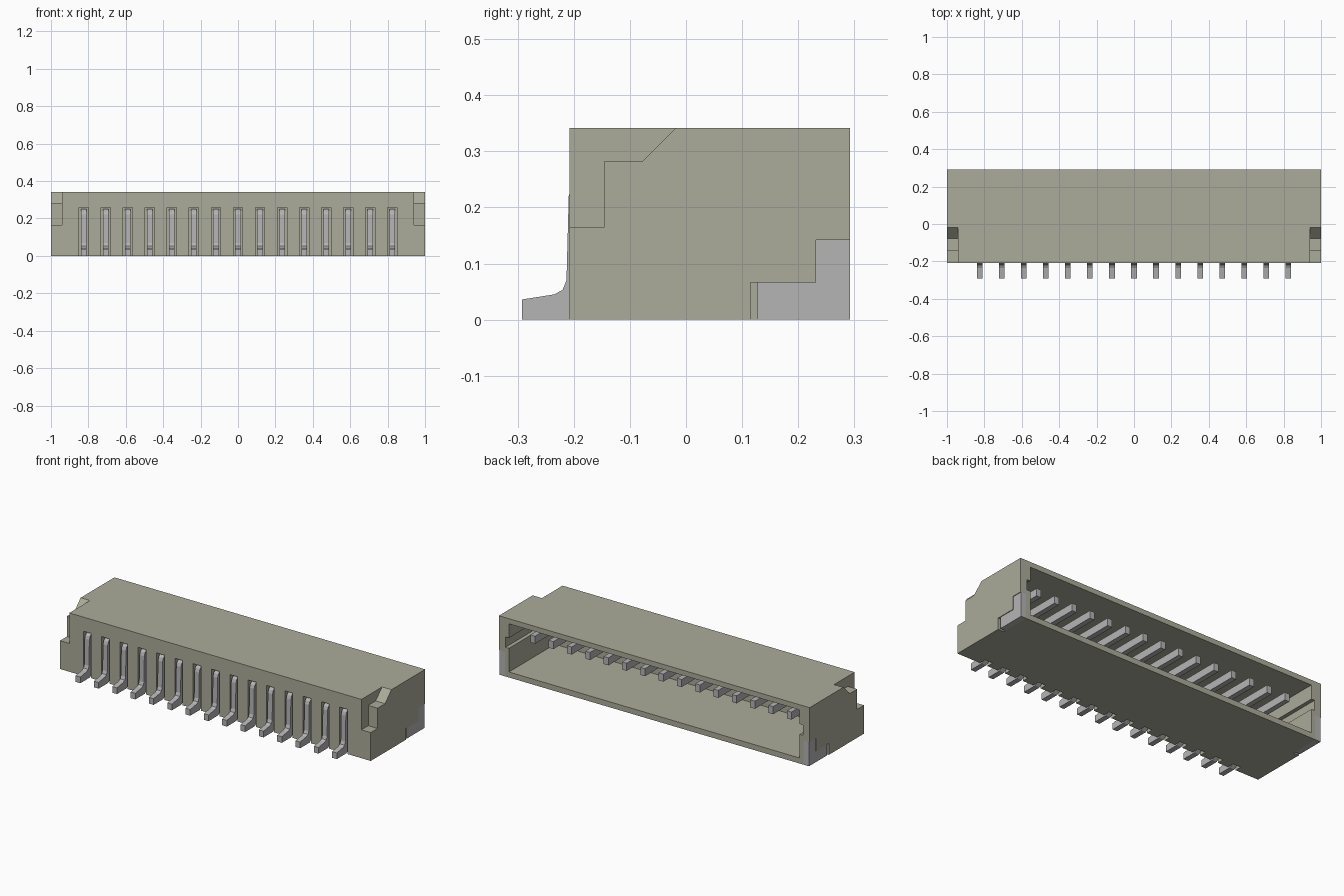
import bpy
import bmesh

cube = bpy.data.objects.get("Cube")
if cube:
    bpy.data.objects.remove(cube, do_unlink=True)


def material(name, rgb):
    m = bpy.data.materials.new(name)
    m.use_nodes = True
    m.diffuse_color = (*rgb, 1)
    m.node_tree.nodes["Principled BSDF"].inputs["Base Color"].default_value = (*rgb, 1)
    return m


BEIGE = material("beige plastic", (0.41, 0.41, 0.325))
METAL = material("grey metal", (0.46, 0.46, 0.47))


def prism(name, profile, axis, lo, hi, mat):
    """Extrude a profile along x (profile in y, z) or along y (profile in x, z)."""
    bm = bmesh.new()

    def place(p, t):
        return (t, p[0], p[1]) if axis == "x" else (p[0], t, p[1])

    a = [bm.verts.new(place(p, lo)) for p in profile]
    b = [bm.verts.new(place(p, hi)) for p in profile]
    bm.faces.new(a)
    bm.faces.new(b[::-1])
    n = len(profile)
    for i in range(n):
        j = (i + 1) % n
        bm.faces.new((a[j], a[i], b[i], b[j]))
    bmesh.ops.recalc_face_normals(bm, faces=bm.faces)
    mesh = bpy.data.meshes.new(name)
    bm.to_mesh(mesh)
    bm.free()
    mesh.materials.append(mat)
    ob = bpy.data.objects.new(name, mesh)
    bpy.context.scene.collection.objects.link(ob)
    return ob


def cut(target, cutter):
    """Subtract the cutter from the target, then discard it."""
    cutter.hide_render = True
    mod = target.modifiers.new("cut", "BOOLEAN")
    mod.operation = "DIFFERENCE"
    mod.solver = "EXACT"
    mod.object = cutter
    bpy.context.view_layer.objects.active = target
    bpy.ops.object.modifier_apply(modifier=mod.name)
    bpy.data.objects.remove(cutter, do_unlink=True)


def box(y0, y1, z0, z1):
    return [(y0, z0), (y1, z0), (y1, z1), (y0, z1)]


FRONT, BACK, TOP = -0.208, 0.292, 0.342
PIN_X = [(i - 7) * 0.1179 for i in range(15)]

# Housing block
housing = prism("housing", box(FRONT, BACK, 0, TOP), "x", -1, 1, BEIGE)

# Rear mating cavity with a guide groove in each side wall
half = [(0.935, 0.032), (0.935, 0.17), (0.957, 0.17),
        (0.957, 0.23), (0.935, 0.23), (0.935, 0.312)]
cavity = half + [(-x, z) for x, z in reversed(half)]
cut(housing, prism("cavity_cutter", cavity, "y", -0.13, 0.4, BEIGE))

# Stepped and sloped front corners, and recesses for the side tabs
corner = [(-0.3, 0.165), (-0.145, 0.165), (-0.145, 0.283), (-0.077, 0.283),
          (-0.018, TOP), (-0.018, 0.45), (-0.3, 0.45)]
recess = [(0.115, -0.1), (0.4, -0.1), (0.4, 0.142), (0.232, 0.142),
          (0.232, 0.066), (0.115, 0.066)]
for side in (-1, 1):
    cut(housing, prism("corner_cutter", corner, "x", side * 0.94, side * 1.1, BEIGE))
    cut(housing, prism("recess_cutter", recess, "x", side * 0.962, side * 1.1, BEIGE))

# Front slots for the contact legs
for x in PIN_X:
    cut(housing, prism("slot_cutter", box(-0.3, -0.168, -0.1, 0.26), "x",
                       x - 0.025, x + 0.025, BEIGE))

# Bent contacts: foot, upright leg and blade inside the cavity
contact = [(-0.292, 0), (-0.292, 0.036), (-0.235, 0.045), (-0.22, 0.053),
           (-0.213, 0.07), (-0.209, 0.22), (-0.203, 0.238), (-0.188, 0.25),
           (0.23, 0.25), (0.23, 0.206), (-0.166, 0.206), (-0.172, 0.05),
           (-0.182, 0.015), (-0.205, 0)]
for i, x in enumerate(PIN_X):
    prism(f"contact_{i + 1}", contact, "x", x - 0.015, x + 0.015, METAL)

# Stepped solder tabs at the rear corners
tab = [(0.127, 0), (BACK, 0), (BACK, 0.142), (0.232, 0.142),
       (0.232, 0.066), (0.127, 0.066)]
for name, side in (("left", 1), ("right", -1)):
    prism(f"{name}_solder_tab", tab, "x", side * 0.96, side * 0.996, METAL)
